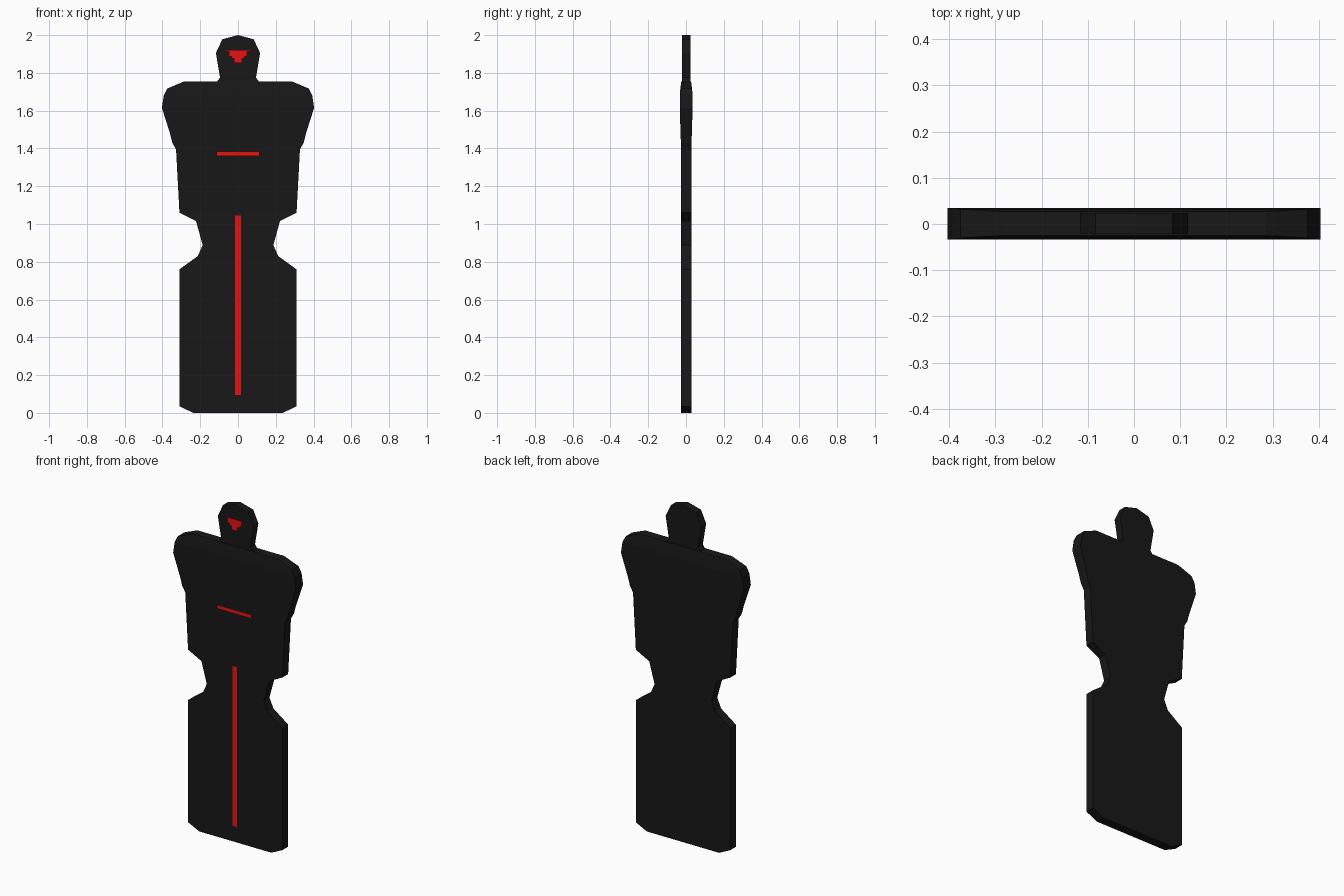
import bpy, bmesh

if "Cube" in bpy.data.objects:
    bpy.data.objects.remove(bpy.data.objects["Cube"])


def material(name, rgb):
    m = bpy.data.materials.new(name)
    m.diffuse_color = (*rgb, 1)
    m.use_nodes = True
    m.node_tree.nodes["Principled BSDF"].inputs["Base Color"].default_value = m.diffuse_color
    return m


BLACK = material("black_board", (0.009, 0.009, 0.009))
RED = material("red_marking", (0.8, 0.007, 0.007))


def finish(bm, name, mat):
    mesh = bpy.data.meshes.new(name)
    bm.to_mesh(mesh)
    bm.free()
    mesh.materials.append(mat)
    obj = bpy.data.objects.new(name, mesh)
    bpy.context.collection.objects.link(obj)
    return obj


# Body board: half width, height, half thickness, from head to base
PROFILE = [
    (0.0, 2.0, .023), (.083, 1.978, .023), (.117, 1.905, .023),
    (.095, 1.775, .023), (.11, 1.755, .023), (.285, 1.755, .026),
    (.375, 1.717, .031), (.393, 1.68, .034), (.403, 1.615, .034),
    (.36, 1.48, .030), (.348, 1.43, .028), (.328, 1.395, .0275),
    (.31, 1.06, .027), (.222, 1.015, .027), (.187, .888, .027),
    (.213, .83, .027), (.31, .76, .027), (.31, .035, .027), (.237, 0, .027),
]
CENTRE_Y = 0.001

bm = bmesh.new()
rings = [[bm.verts.new((sx * x, CENTRE_Y + sy * t, z))
          for sx, sy in ((-1, -1), (1, -1), (1, 1), (-1, 1))]
         for x, z, t in PROFILE]
for a, b in zip(rings, rings[1:]):
    for i in range(4):
        j = (i + 1) % 4
        bm.faces.new((a[i], b[i], b[j], a[j]))
bm.faces.new(rings[-1])
bmesh.ops.remove_doubles(bm, verts=bm.verts, dist=1e-5)
bmesh.ops.recalc_face_normals(bm, faces=bm.faces)
finish(bm, "body_board", BLACK)


# Thin red markings on the front, each made of flat strips
def marking(name, y, strips):
    bm = bmesh.new()
    for w, z0, z1 in strips:
        bm.faces.new([bm.verts.new(p) for p in
                      ((-w, y, z0), (w, y, z0), (w, y, z1), (-w, y, z1))])
    finish(bm, name, RED)


marking("centre_stripe", -.031, [(.016, .095, 1.045)])
marking("chest_stripe", -.035, [(.113, 1.36, 1.383)])
marking("head_mark", -.032, [(.068, 1.913, 1.92), (.047, 1.887, 1.913),
                             (.034, 1.875, 1.887), (.02, 1.853, 1.875)])
